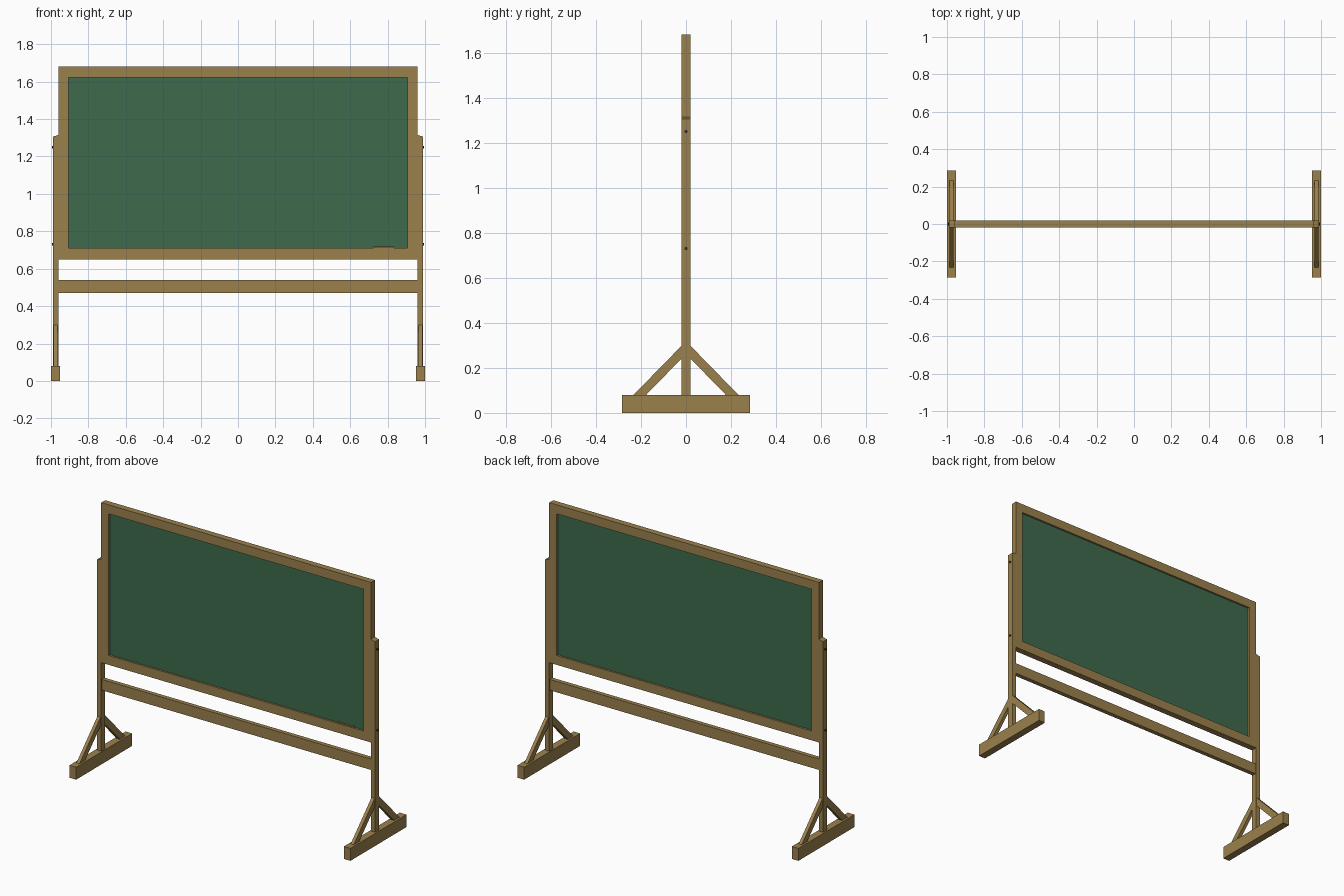
import bpy, bmesh, math
from mathutils import Vector

if "Cube" in bpy.data.objects:
    bpy.data.objects.remove(bpy.data.objects["Cube"])


def material(name, rgb):
    m = bpy.data.materials.new(name)
    m.diffuse_color = (*rgb, 1)
    m.use_nodes = True
    m.node_tree.nodes["Principled BSDF"].inputs["Base Color"].default_value = m.diffuse_color
    return m


WOOD = material("wood", (0.33, 0.22, 0.075))
GREEN = material("board green", (0.047, 0.145, 0.072))
DARK = material("dark metal", (0.03, 0.027, 0.022))


def finish(name, bm, mat):
    bmesh.ops.recalc_face_normals(bm, faces=bm.faces)
    me = bpy.data.meshes.new(name)
    bm.to_mesh(me)
    bm.free()
    me.materials.append(mat)
    ob = bpy.data.objects.new(name, me)
    bpy.context.collection.objects.link(ob)
    return ob


def prism(name, points, depth, mat):
    """Extrude a closed 3D polygon along the depth vector."""
    bm = bmesh.new()
    face = bm.faces.new([bm.verts.new(p) for p in points])
    new = bmesh.ops.extrude_face_region(bm, geom=[face])["geom"]
    verts = [v for v in new if isinstance(v, bmesh.types.BMVert)]
    bmesh.ops.translate(bm, verts=verts, vec=Vector(depth))
    return finish(name, bm, mat)


def box(name, x, y, z, mat):
    pts = [(x[0], y[0], z[0]), (x[1], y[0], z[0]), (x[1], y[0], z[1]), (x[0], y[0], z[1])]
    return prism(name, pts, (0, y[1] - y[0], 0), mat)


def rod(name, centre, radius, length, mat):
    """Cylinder lying along x."""
    bpy.ops.mesh.primitive_cylinder_add(vertices=12, radius=radius, depth=length,
                                        location=centre, rotation=(0, math.pi / 2, 0))
    ob = bpy.context.object
    ob.name = name
    ob.data.materials.append(mat)
    bpy.ops.object.shade_smooth_by_angle()
    return ob


# Board frame: one rectangular ring
def ring(bm, y):
    loops = []
    for x, z0, z1 in ((0.96, 0.65, 1.68), (0.907, 0.71, 1.622)):
        loops.append([bm.verts.new(p) for p in ((-x, y, z0), (x, y, z0), (x, y, z1), (-x, y, z1))])
    return loops


bm = bmesh.new()
(fo, fi), (bo, bi) = ring(bm, -0.02), ring(bm, 0.02)
for a, b in ((fo, fi), (fi, bi), (bi, bo), (bo, fo)):
    for i in range(4):
        j = (i + 1) % 4
        bm.faces.new((a[i], a[j], b[j], b[i]))
finish("board_frame", bm, WOOD)

# Double-sided writing panel, recessed in the frame
box("writing_panel", (-0.915, 0.915), (-0.008, 0.008), (0.70, 1.63), GREEN)

# Stick resting on the lower frame edge
rod("chalk_stick", (0.78, -0.0125, 0.714), 0.004, 0.11, WOOD)

# Stretcher between the posts
box("stretcher", (-0.965, 0.965), (-0.014, 0.014), (0.47, 0.54), WOOD)

# Legs, built for both sides
for side, s in (("left", -1), ("right", 1)):
    box(side + "_foot", (s * 0.953, s * 1.0), (-0.285, 0.285), (0, 0.08), WOOD)
    # Post with a slightly sloped top
    prism(side + "_post", [(s * 0.96, -0.02, 0.075), (s * 0.99, -0.02, 0.075),
                           (s * 0.99, -0.02, 1.306), (s * 0.96, -0.02, 1.315)],
          (0, 0.04, 0), WOOD)
    # Diagonal braces to front and back
    for end, t in (("front", -1), ("back", 1)):
        pts = [(s * 0.965, t * y, z) for y, z in
               ((0.018, 0.30), (0.018, 0.243), (0.178, 0.079), (0.234, 0.079))]
        prism(f"{side}_{end}_brace", pts, (s * 0.022, 0, 0), WOOD)
    # Pivot bolts
    for z in (0.73, 1.25):
        rod(side + "_bolt", (s * 0.99, 0, z), 0.007, 0.01, DARK)
